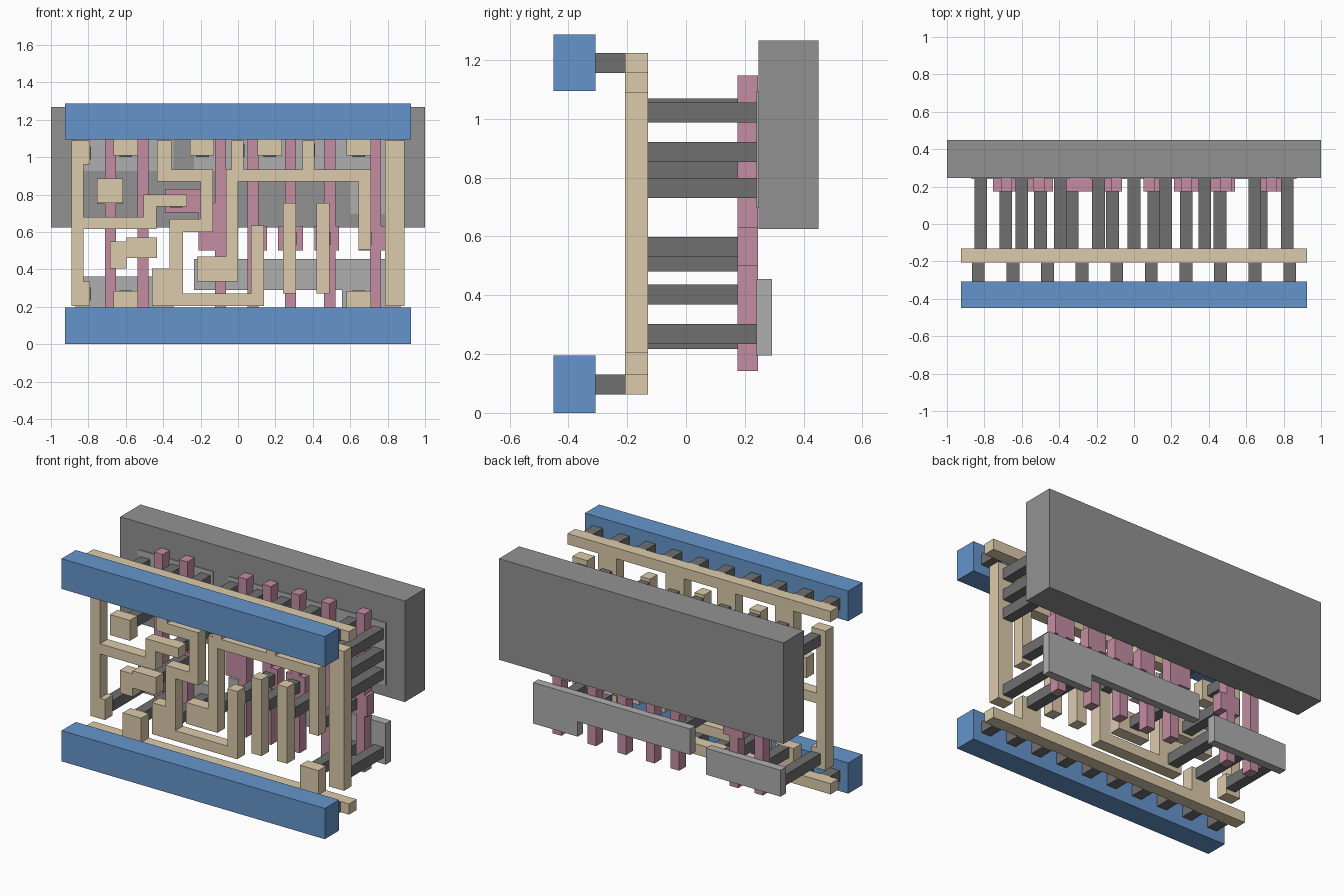
import bpy, bmesh


def material(name, rgb):
    m = bpy.data.materials.new(name)
    m.diffuse_color = (*rgb, 1)
    return m


BLUE = material("blue", (0.13, 0.30, 0.60))
TAN = material("tan", (0.72, 0.60, 0.41))
PINK = material("pink", (0.55, 0.27, 0.36))
DARK = material("dark_grey", (0.16, 0.16, 0.16))
MID = material("mid_grey", (0.29, 0.29, 0.29))
LIGHT = material("light_grey", (0.43, 0.43, 0.43))


def layer(name, rects, y0, y1, mat):
    """Extrude the union of (x0, x1, z0, z1) rectangles between two depths."""
    xs = sorted({v for r in rects for v in r[:2]})
    zs = sorted({v for r in rects for v in r[2:]})
    full = set()
    for i in range(len(xs) - 1):
        for j in range(len(zs) - 1):
            cx, cz = (xs[i] + xs[i + 1]) / 2, (zs[j] + zs[j + 1]) / 2
            if any(a < cx < b and c < cz < d for a, b, c, d in rects):
                full.add((i, j))
    bm = bmesh.new()
    cache = {}

    def vert(i, j, y):
        if (i, j, y) not in cache:
            cache[i, j, y] = bm.verts.new((xs[i], y, zs[j]))
        return cache[i, j, y]

    for i, j in full:
        ring = [(i, j), (i + 1, j), (i + 1, j + 1), (i, j + 1)]
        bm.faces.new([vert(*c, y0) for c in ring])
        bm.faces.new([vert(*c, y1) for c in reversed(ring)])
        for k, (di, dj) in enumerate([(0, -1), (1, 0), (0, 1), (-1, 0)]):
            if (i + di, j + dj) not in full:
                a, b = ring[k], ring[(k + 1) % 4]
                bm.faces.new([vert(*b, y0), vert(*a, y0), vert(*a, y1), vert(*b, y1)])
    bmesh.ops.dissolve_limit(bm, angle_limit=0.01, verts=bm.verts[:], edges=bm.edges[:])
    bmesh.ops.recalc_face_normals(bm, faces=bm.faces[:])
    me = bpy.data.meshes.new(name)
    bm.to_mesh(me)
    bm.free()
    me.materials.append(mat)
    ob = bpy.data.objects.new(name, me)
    bpy.context.collection.objects.link(ob)


def squares(points, s=0.068):
    return [(x - s / 2, x + s / 2, z - s / 2, z + s / 2) for x, z in points]


# Front power rails and the short posts behind them
layer("lower_rail", [(-0.925, 0.925, 0, 0.195)], -0.45, -0.307, BLUE)
layer("upper_rail", [(-0.925, 0.925, 1.095, 1.287)], -0.45, -0.307, BLUE)
layer("rail_posts", squares([(-0.8325 + 0.185 * i, z) for i in range(10) for z in (0.097, 1.19)]),
      -0.307, -0.207, DARK)

# Tan wiring: two rails with tabs, then separate traces
layer("lower_wire_rail", [(-0.925, 0.925, 0.063, 0.131)]
      + [(x, x + 0.13, 0.131, 0.285) for x in (-0.665, 0.58)], -0.207, -0.13, TAN)
layer("upper_wire_rail", [(-0.925, 0.925, 1.157, 1.225)]
      + [(x, x + 0.13, 1.01, 1.157) for x in (-0.665, -0.257, 0.105, 0.58)], -0.207, -0.13, TAN)
traces = {
    "left_trace": [(-0.89, -0.825, 0.205, 1.09), (-0.89, -0.79, 0.96, 1.09),
                   (-0.89, -0.79, 0.205, 0.335), (-0.89, -0.435, 0.615, 0.68),
                   (-0.505, -0.435, 0.615, 0.80), (-0.505, -0.273, 0.735, 0.80)],
    "upper_pad": [(-0.755, -0.615, 0.755, 0.885)],
    "middle_pad": [(-0.685, -0.433, 0.48, 0.55), (-0.685, -0.595, 0.405, 0.55),
                   (-0.595, -0.433, 0.46, 0.57)],
    "winding_trace": [(-0.433, -0.355, 0.87, 1.09), (-0.433, -0.135, 0.87, 0.935),
                      (-0.20, -0.135, 0.60, 0.935), (-0.365, -0.135, 0.60, 0.668),
                      (-0.365, -0.295, 0.205, 0.668), (-0.46, -0.295, 0.205, 0.405),
                      (-0.46, 0.14, 0.205, 0.27), (0.07, 0.14, 0.205, 0.635)],
    "branching_trace": [(-0.035, 0.03, 0.87, 1.09), (-0.065, 0.71, 0.87, 0.935),
                        (-0.065, 0.0, 0.335, 0.935), (-0.22, 0.0, 0.335, 0.47),
                        (0.345, 0.41, 0.87, 1.09), (0.645, 0.71, 0.505, 0.935)],
    "inner_bar": [(0.24, 0.31, 0.27, 0.755)],
    "outer_bar": [(0.42, 0.49, 0.27, 0.755)],
    "right_trace": [(0.785, 0.89, 0.205, 1.09)],
}
for name, rects in traces.items():
    layer(name, rects, -0.207, -0.13, TAN)

# Long contact posts behind the wiring
layer("gate_contacts", squares([(-0.685, 0.82), (-0.33, 0.765), (-0.50, 0.515), (0.105, 0.565),
                                (0.28, 0.565), (0.46, 0.565), (0.68, 0.565)]), -0.13, 0.175, DARK)
layer("strip_contacts", squares([(x, 1.035) for x in (-0.60, -0.395, -0.19, 0.0, 0.17, 0.378, 0.645)]
                                + [(-0.60, 0.252), (-0.395, 0.268), (0.645, 0.252), (-0.115, 0.403),
                                   (-0.82, 1.022), (-0.82, 0.268)]
                                + [(0.82, z) for z in (0.268, 0.765, 0.888, 1.022)]),
      -0.13, 0.242, DARK)

# Pink gates: tall fingers with contact pads
gates = [(x - 0.03, x + 0.03, 0.142, 1.147) for x in (-0.682, -0.508, -0.094, 0.08, 0.28, 0.49, 0.735)]
gates += [(-0.755, -0.615, 0.75, 0.885), (-0.572, -0.433, 0.46, 0.57), (-0.39, -0.20, 0.705, 0.83),
          (-0.21, -0.065, 0.50, 0.755), (0.05, 0.155, 0.50, 0.632), (0.215, 0.347, 0.50, 0.632),
          (0.41, 0.54, 0.50, 0.632), (0.645, 0.785, 0.50, 0.632)]
layer("gates", gates, 0.175, 0.245, PINK)

# Light strips and the big back slab
layer("lower_left_strip", [(-0.87, -0.345, 0.195, 0.363)], 0.24, 0.293, LIGHT)
layer("lower_right_strip", [(-0.235, 0.87, 0.29, 0.455), (0.556, 0.87, 0.195, 0.455)], 0.24, 0.293, LIGHT)
layer("upper_left_strip", [(-0.87, -0.345, 0.927, 1.095)], 0.24, 0.293, LIGHT)
layer("upper_right_strip", [(-0.235, 0.87, 0.927, 1.095), (0.60, 0.87, 0.697, 1.095)], 0.24, 0.293, LIGHT)
layer("back_slab", [(-1, 1, 0.625, 1.267)], 0.246, 0.45, MID)
